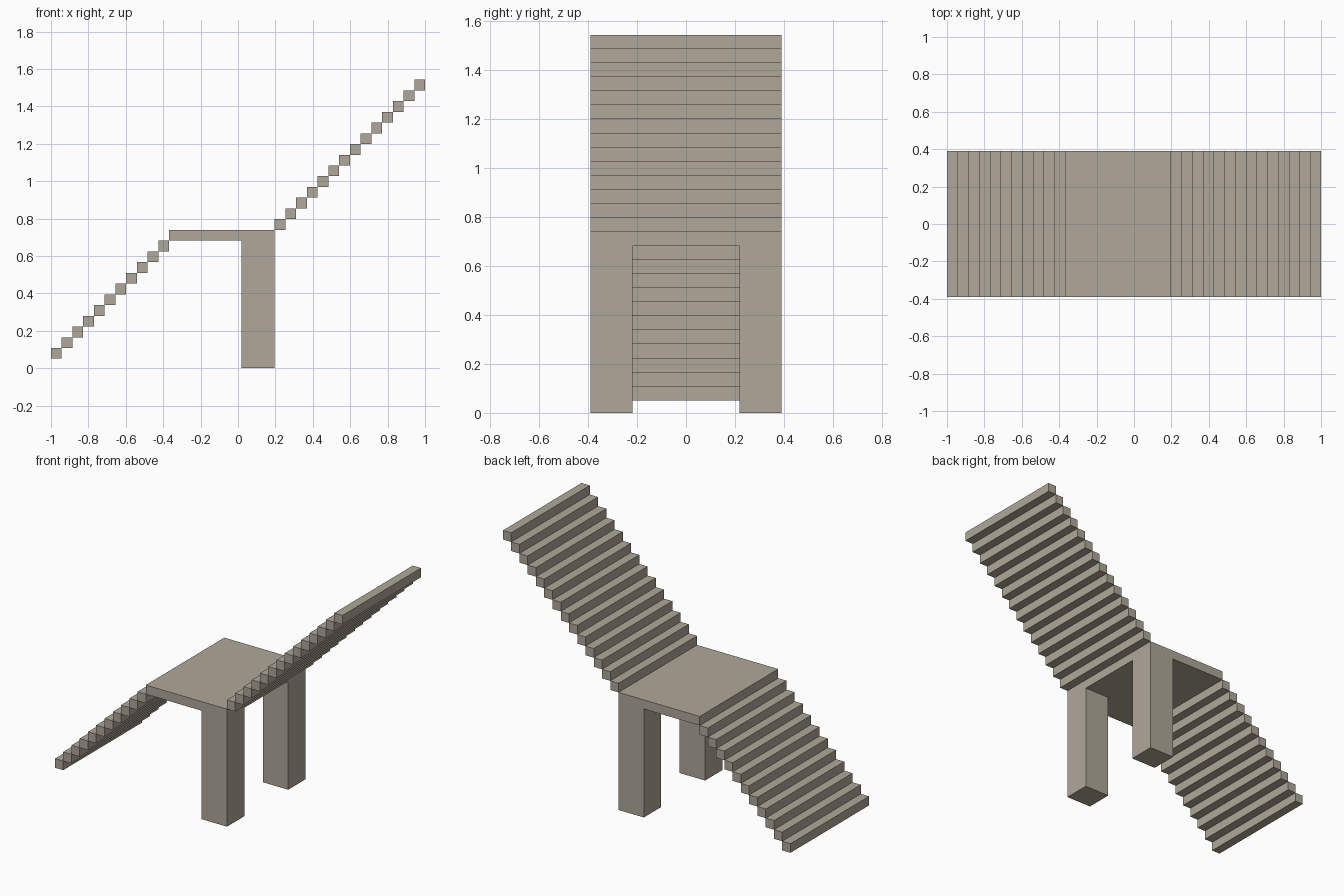
import bpy

if "Cube" in bpy.data.objects:
    bpy.data.objects.remove(bpy.data.objects["Cube"])

P = 0.0574          # step rise, step run and landing thickness
HALF_W = 0.39       # half width of the whole stair
LAND_X0, LAND_X1 = -1 + 11 * P, 1 - 14 * P
LAND_Z0 = 0.682
LAND_Z1 = LAND_Z0 + P

stone = bpy.data.materials.new("warm grey stone")
stone.diffuse_color = (0.43, 0.39, 0.32, 1)
stone.use_nodes = True
stone.node_tree.nodes["Principled BSDF"].inputs["Base Color"].default_value = stone.diffuse_color


def box(name, x0, x1, y0, y1, z0, z1):
    bpy.ops.mesh.primitive_cube_add(size=1)
    ob = bpy.context.object
    ob.name = name
    for v in ob.data.vertices:
        v.co.x = x1 if v.co.x > 0 else x0
        v.co.y = y1 if v.co.y > 0 else y0
        v.co.z = z1 if v.co.z > 0 else z0
    ob.data.materials.append(stone)
    return ob


def flight(name, x0, z0, count):
    """Row of square-section treads touching along their edges."""
    step = box(name, x0, x0 + P, -HALF_W, HALF_W, z0, z0 + P)
    arr = step.modifiers.new("steps", 'ARRAY')
    arr.count = count
    arr.use_relative_offset = False
    arr.use_constant_offset = True
    arr.constant_offset_displace = (P, 0, P)


# Landing slab
box("landing", LAND_X0, LAND_X1, -HALF_W, HALF_W, LAND_Z0, LAND_Z1)

# Two supporting pillars
for side, y0, y1 in (("front", -HALF_W, -0.218), ("back", 0.218, HALF_W)):
    box(side + "_pillar", 0.02, LAND_X1, y0, y1, 0, LAND_Z0)

# Stair flights below and above the landing
flight("lower_steps", -1, LAND_Z0 - 11 * P, 11)
flight("upper_steps", LAND_X1, LAND_Z1, 14)
